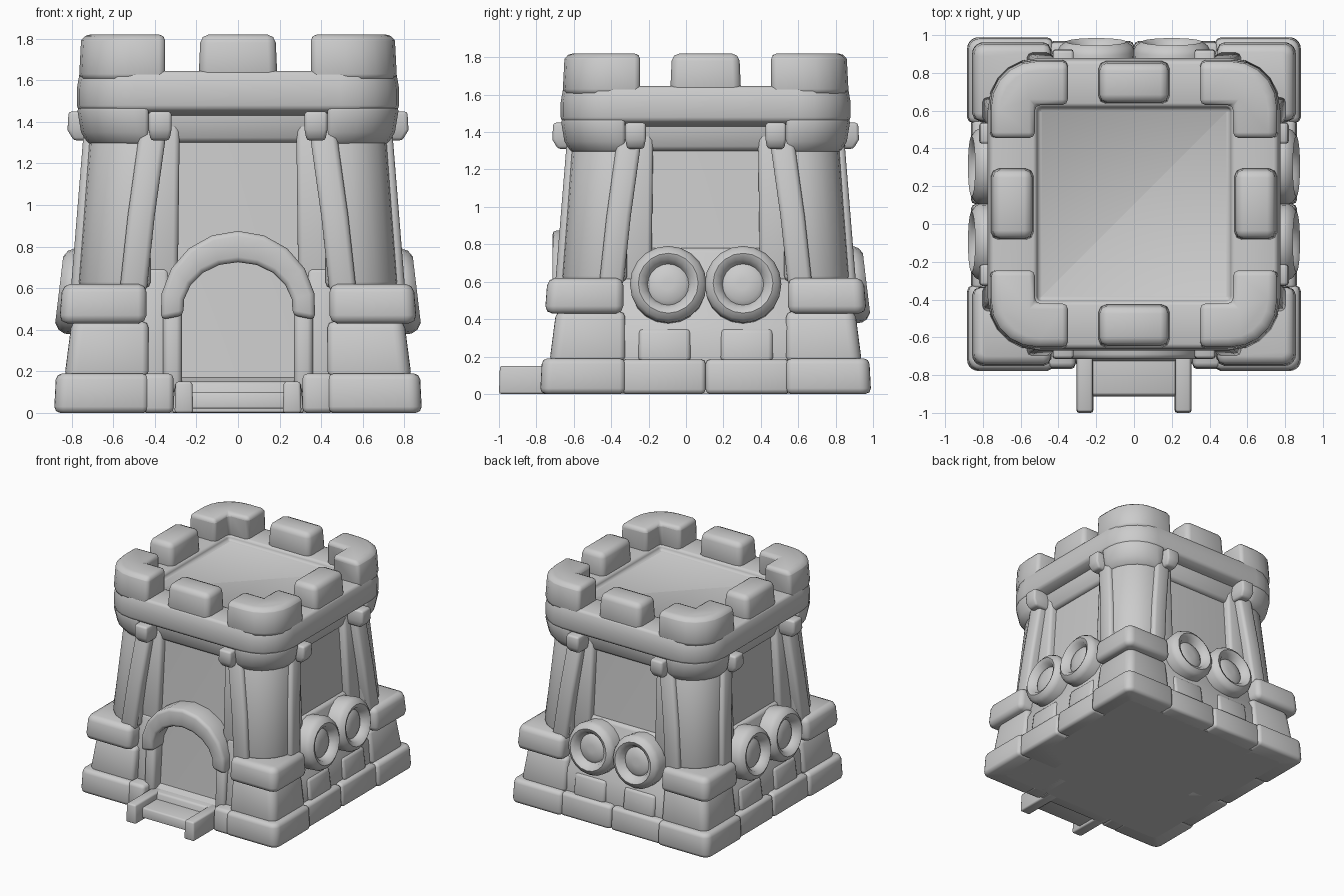
import bpy, bmesh, math
from mathutils import Matrix

old = bpy.data.objects.get("Cube")
if old:
    bpy.data.objects.remove(old, do_unlink=True)

stone = bpy.data.materials.new("grey stone")
stone.use_nodes = True
GREY = (0.6, 0.6, 0.6, 1)
stone.diffuse_color = GREY
stone.node_tree.nodes["Principled BSDF"].inputs["Base Color"].default_value = GREY

CENTRE = Matrix.Translation((0, 0.105, 0))
made = []


def loft(name, rings, turn=0, bevel=0.025):
    """Skin closed rings of (x, outward, z) points; turn picks the tower side."""
    bm = bmesh.new()
    loops = [[bm.verts.new((x, -d, z)) for x, d, z in ring] for ring in rings]
    n = len(loops[0])
    for low, high in zip(loops, loops[1:]):
        for i in range(n):
            j = (i + 1) % n
            bm.faces.new((low[i], low[j], high[j], high[i]))
    bm.faces.new(loops[0][::-1])
    bm.faces.new(loops[-1])
    bmesh.ops.recalc_face_normals(bm, faces=bm.faces[:])
    if bevel:
        sharp = [e for e in bm.edges if e.calc_face_angle(0) > math.radians(40)]
        bmesh.ops.bevel(bm, geom=sharp, offset=bevel, segments=2, profile=0.5,
                        affect='EDGES', clamp_overlap=True)
    bm.transform(CENTRE @ Matrix.Rotation(turn * math.pi / 2, 4, 'Z'))
    mesh = bpy.data.meshes.new(name)
    bm.to_mesh(mesh)
    bm.free()
    mesh.materials.append(stone)
    ob = bpy.data.objects.new(name, mesh)
    bpy.context.collection.objects.link(ob)
    made.append(ob)


def block(name, levels, turn=0, side=1, bevel=0.025):
    """Tapered block from levels of (z, x0, x1, inner, outer)."""
    loft(name, [[(side * x, d, z) for x, d in ((a, i), (b, i), (b, o), (a, o))]
                for z, a, b, i, o in levels], turn, bevel)


def arc(h, r, start, sx=1, sy=1, n=5):
    angles = [start + math.pi / 2 * i / n for i in range(n + 1)]
    return [(sx * (h - r) + r * math.cos(t), sy * (h - r) + r * math.sin(t)) for t in angles]


def corner(name, levels, a, r, turn, notch=None, bevel=0.03):
    """Corner block with a rounded outer edge; notch makes it L-shaped."""
    rings = []
    for z, h in levels:
        inner = [(a, a)] if notch is None else [(a, notch), (notch, notch), (notch, a)]
        rings.append([(x, d, z) for x, d in inner + [(h, a)] + arc(h, r, 0) + [(a, h)]])
    loft(name, rings, turn, bevel)


def rounded_square(h, r, z):
    quads = ((1, 1), (-1, 1), (-1, -1), (1, -1))
    return [(x, d, z) for q, (sx, sy) in enumerate(quads)
            for x, d in arc(h, r, q * math.pi / 2, sx, sy)]


# Tower core and parapet with the sunken roof floor
loft("tower_core", [rounded_square(h, 0.05, z) for z, h in
                    ((0, 0.76), (0.15, 0.76), (0.17, 0.71), (0.8, 0.66), (1.5, 0.62))], bevel=0)
loft("parapet", [rounded_square(h, r, z) for h, r, z in
                 ((0.70, 0.24, 1.43), (0.775, 0.28, 1.46), (0.775, 0.28, 1.56),
                  (0.76, 0.27, 1.645), (0.515, 0.03, 1.645), (0.51, 0.02, 1.605))])

for k in range(4):
    # Stacked corner stones, round pillar and capital
    corner("corner_foot", ((0, 0.885), (0.19, 0.875)), 0.43, 0.06, k)
    corner("corner_middle_stone", ((0.17, 0.835), (0.44, 0.80)), 0.43, 0.06, k)
    corner("corner_ledge", ((0.43, 0.86), (0.62, 0.845)), 0.44, 0.06, k, bevel=0.04)
    corner("corner_pillar", ((0.6, 0.775), (1.34, 0.715)), 0.42, 0.26, k)
    corner("corner_capital", ((1.29, 0.72), (1.35, 0.755), (1.47, 0.775)), 0.43, 0.27, k)
    # Battlements
    corner("corner_merlon", ((1.6, 0.765), (1.79, 0.755), (1.82, 0.74)), 0.35, 0.24, k, 0.525)
    block("middle_merlon", ((1.6, -0.19, 0.19, 0.53, 0.76), (1.82, -0.18, 0.18, 0.54, 0.745)),
          k, bevel=0.04)
    # Lintel over the recessed panel
    block("lintel", ((1.3, -0.44, 0.44, 0.5, 0.66), (1.45, -0.44, 0.44, 0.5, 0.70)), k)
    for s in (-1, 1):
        # Panel frame, leaning post and bracket
        block("panel_frame", ((0.6, 0.29, 0.5, 0.5, 0.725), (1.4, 0.28, 0.44, 0.5, 0.68)), k, s)
        block("leaning_post", ((0.58, 0.44, 0.57, 0.6, 0.805), (0.95, 0.40, 0.53, 0.6, 0.775),
                               (1.38, 0.34, 0.47, 0.6, 0.74)), k, s)
        block("bracket", ((1.31, 0.33, 0.42, 0.6, 0.79), (1.36, 0.32, 0.43, 0.6, 0.82),
                          (1.45, 0.32, 0.43, 0.6, 0.815)), k, s, 0.015)

# Round shield: profile of (radius, depth) turned about a slightly leaning axis
SHIELD = ((0.2, -0.12), (0.205, 0.01), (0.19, 0.04), (0.16, 0.06), (0.13, 0.045),
          (0.11, 0.0), (0.09, 0.015), (0.03, 0.02))
for k in (1, 2, 3):
    block("lower_wall", ((0.1, -0.47, 0.47, 0.5, 0.81), (0.36, -0.47, 0.47, 0.5, 0.79),
                         (0.42, -0.47, 0.47, 0.5, 0.755), (0.78, -0.46, 0.46, 0.5, 0.69)), k)
    for s in (-1, 1):
        block("foot_brick", ((0, 0, 0.45, 0.5, 0.865), (0.185, 0, 0.45, 0.5, 0.855)), k, s)
        block("wall_brick", ((0.17, 0.08, 0.36, 0.5, 0.83), (0.35, 0.08, 0.36, 0.5, 0.805)), k, s)
        rings = []
        for r, depth in SHIELD:
            pts = [(r * math.cos(t), r * math.sin(t))
                   for t in (math.tau * i / 20 for i in range(20))]
            rings.append([(s * 0.2 + x, 0.80 + depth - 0.12 * u, 0.585 + u + 0.12 * depth)
                          for x, u in pts])
        loft("round_shield", rings, k, 0)

# Doorway: arch, jambs, side walls and sill
arch = []
for i in range(11):
    t = math.radians(-8 + 196 * i / 10)
    c, v = math.cos(t), math.sin(t)
    inner, outer = (0.265 * c, 0.5 + 0.225 * v), (0.375 * c, 0.5 + 0.375 * v)
    arch.append([(p[0], d, p[1]) for p, d in ((inner, 0.6), (outer, 0.6), (outer, 0.82), (inner, 0.82))])
loft("door_arch", arch)
for s in (-1, 1):
    block("door_jamb", ((0.1, 0.27, 0.36, 0.6, 0.80), (0.52, 0.27, 0.36, 0.6, 0.78)), 0, s)
    block("door_side_wall", ((0.1, 0.33, 0.47, 0.6, 0.78), (0.7, 0.33, 0.47, 0.6, 0.725)), 0, s)
    block("front_foot", ((0, 0.31, 0.46, 0.5, 0.875), (0.19, 0.31, 0.46, 0.5, 0.865)), 0, s)
    block("bridge_rail", ((0, 0.215, 0.305, 0.7, 1.105), (0.15, 0.22, 0.3, 0.7, 1.1)), 0, s, 0.012)
block("door_sill", ((0, -0.32, 0.32, 0.6, 0.85), (0.15, -0.3, 0.3, 0.6, 0.82)), bevel=0.015)
block("bridge_plank", ((0.02, -0.23, 0.23, 0.7, 1.02), (0.1, -0.23, 0.23, 0.7, 1.01)), bevel=0.012)

# Smooth shading with crisp edges
bpy.ops.object.select_all(action='DESELECT')
for ob in made:
    ob.select_set(True)
bpy.context.view_layer.objects.active = made[0]
bpy.ops.object.shade_smooth_by_angle(angle=math.radians(50))
